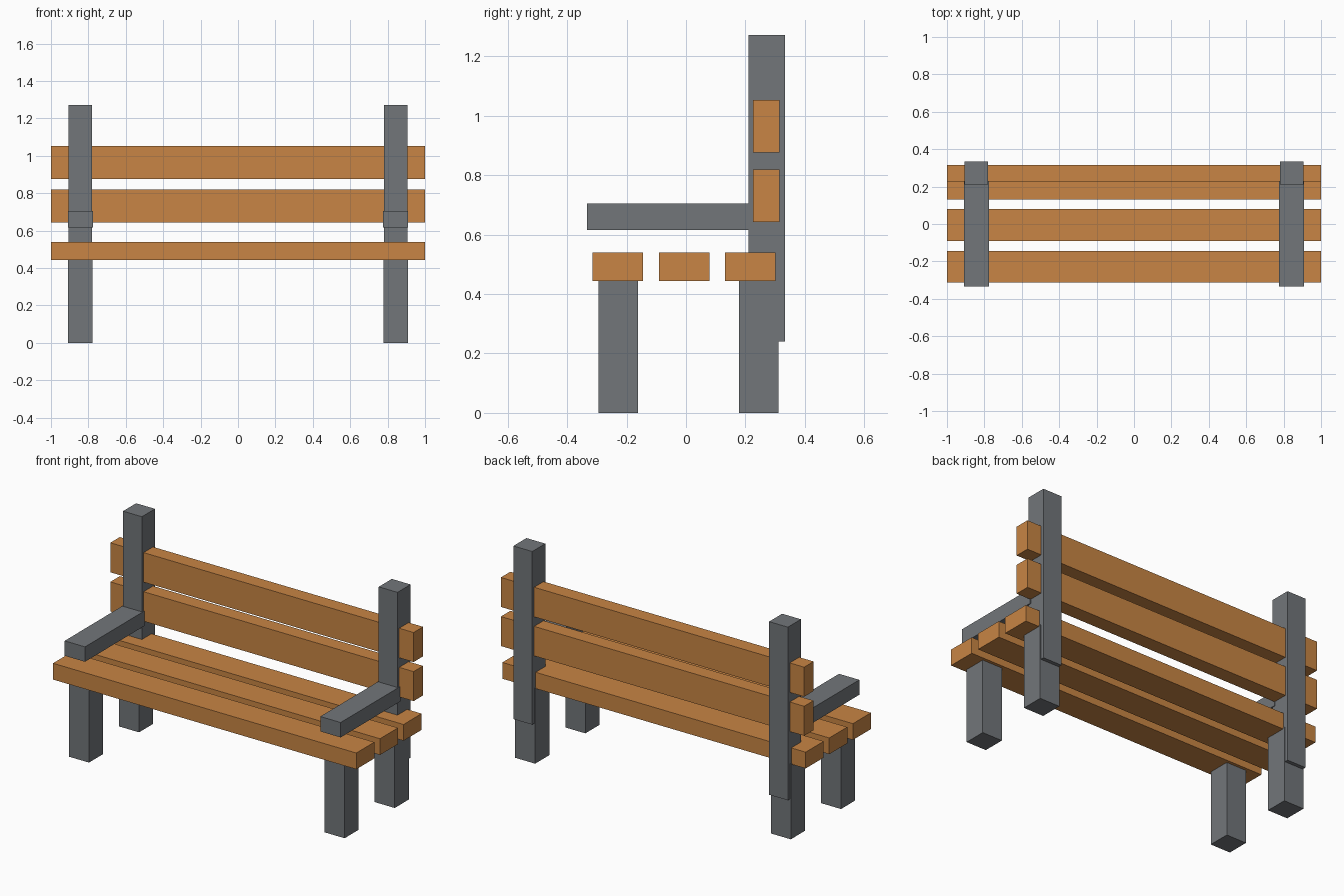
import bpy
import bmesh
from mathutils import Vector

cube = bpy.data.objects.get("Cube")
if cube:
    bpy.data.objects.remove(cube, do_unlink=True)


def make_material(name, rgb):
    mat = bpy.data.materials.new(name)
    mat.use_nodes = True
    color = (*rgb, 1.0)
    mat.diffuse_color = color
    mat.node_tree.nodes["Principled BSDF"].inputs["Base Color"].default_value = color
    return mat


wood = make_material("orange wood", (0.58, 0.235, 0.058))
metal = make_material("grey metal", (0.168, 0.181, 0.194))


def box(name, x, y, z, mat):
    """Box spanning the given (min, max) range on each axis."""
    low, high = (Vector(corner) for corner in zip(x, y, z))
    bm = bmesh.new()
    bmesh.ops.create_cube(bm, size=1)
    bmesh.ops.scale(bm, vec=high - low, verts=bm.verts)
    mesh = bpy.data.meshes.new(name)
    bm.to_mesh(mesh)
    bm.free()
    mesh.materials.append(mat)
    obj = bpy.data.objects.new(name, mesh)
    obj.location = (low + high) / 2
    bpy.context.collection.objects.link(obj)


def side_box(name, side, half_width, y, z):
    """Metal frame piece centred on the left or right frame."""
    center = 0.843 * side
    box(name, (center - half_width, center + half_width), y, z, metal)


# Seat slats
for label, y in (("front", -0.229), ("middle", -0.006), ("rear", 0.216)):
    box(f"{label}_seat_slat", (-1, 1), (y - 0.085, y + 0.085), (0.443, 0.54), wood)

# Backrest slats
for label, z in (("lower", 0.731), ("upper", 0.964)):
    box(f"{label}_back_slat", (-1, 1), (0.226, 0.315), (z - 0.088, z + 0.088), wood)

# Legs, uprights and armrests on both sides
for label, side in (("left", 1), ("right", -1)):
    side_box(f"{label}_front_leg", side, 0.066, (-0.294, -0.162), (0, 0.45))
    side_box(f"{label}_back_leg", side, 0.066, (0.178, 0.311), (0, 0.45))
    side_box(f"{label}_upright", side, 0.062, (0.21, 0.333), (0.24, 1.272))
    side_box(f"{label}_armrest", side, 0.067, (-0.333, 0.23), (0.616, 0.705))
